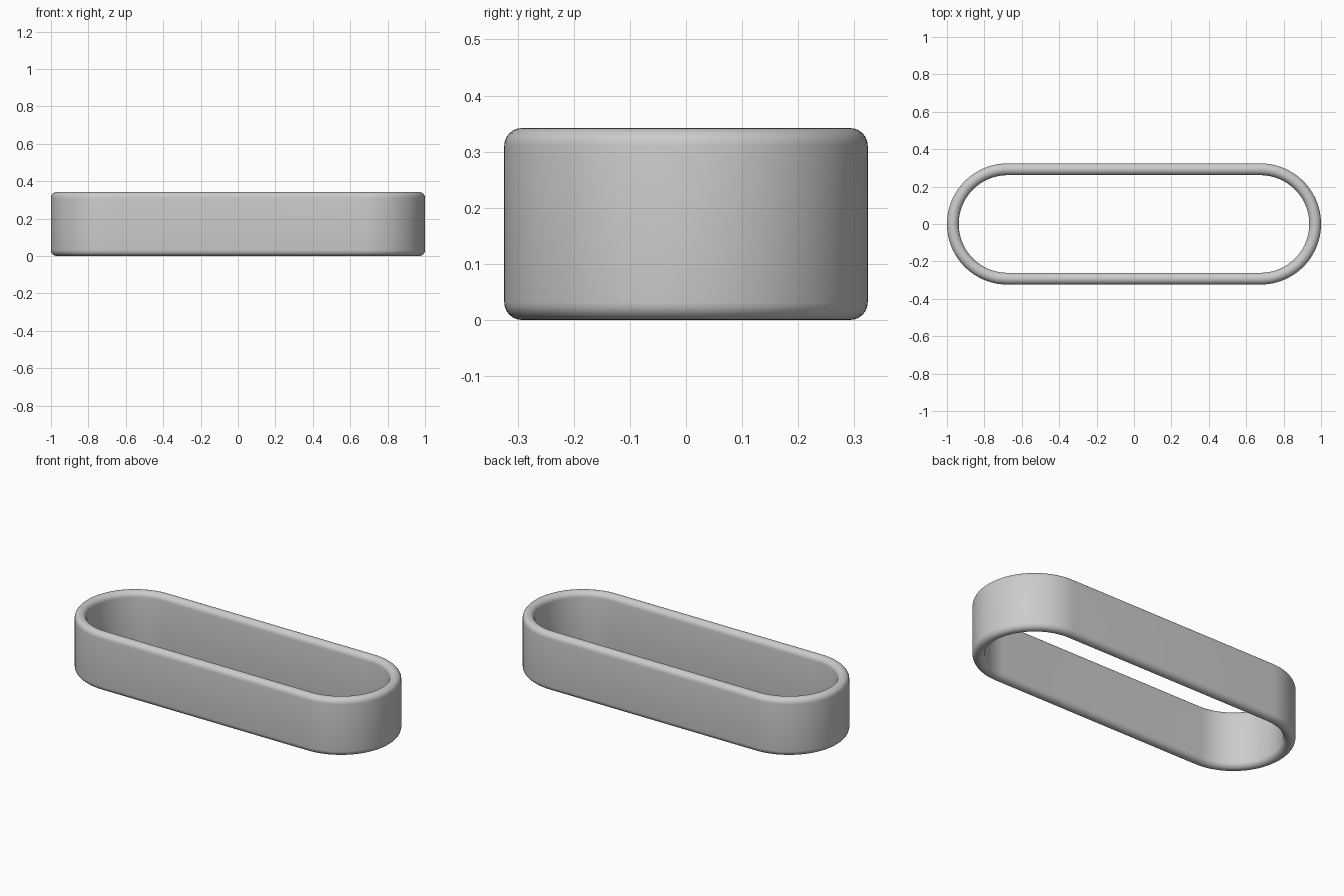
import bpy, bmesh, math

if "Cube" in bpy.data.objects:
    bpy.data.objects.remove(bpy.data.objects["Cube"])

LENGTH, WIDTH, HEIGHT, WALL = 2.0, 0.648, 0.342, 0.063
R = WIDTH / 2 - WALL / 2        # end radius of the wall centre line
CX = LENGTH / 2 - WIDTH / 2     # centre of each rounded end
END_STEPS, EDGE_STEPS = 48, 12


def racetrack():
    """Centre-line points with outward normals, anticlockwise."""
    for side, start in ((1, -math.pi / 2), (-1, math.pi / 2)):
        for i in range(END_STEPS + 1):
            a = start + math.pi * i / END_STEPS
            nx, ny = math.cos(a), math.sin(a)
            yield side * CX + R * nx, R * ny, nx, ny


def wall_section():
    """Wall cross-section with fully rounded rims: (offset, height)."""
    r = WALL / 2
    for zc, start in ((HEIGHT - r, 0), (r, math.pi)):
        for i in range(EDGE_STEPS + 1):
            a = start + math.pi * i / EDGE_STEPS
            yield r * math.cos(a), zc + r * math.sin(a)


# Open band: section swept round the racetrack path
bm = bmesh.new()
section = list(wall_section())
rings = [[bm.verts.new((x + nx * o, y + ny * o, z)) for o, z in section]
         for x, y, nx, ny in racetrack()]
n = len(section)
for k, ring in enumerate(rings):
    nxt = rings[(k + 1) % len(rings)]
    for j in range(n):
        bm.faces.new((ring[j], nxt[j], nxt[(j + 1) % n], ring[(j + 1) % n]))
bmesh.ops.recalc_face_normals(bm, faces=bm.faces)
for f in bm.faces:
    f.smooth = True

mesh = bpy.data.meshes.new("oval_band")
bm.to_mesh(mesh)
bm.free()
bpy.context.collection.objects.link(bpy.data.objects.new("oval_band", mesh))
